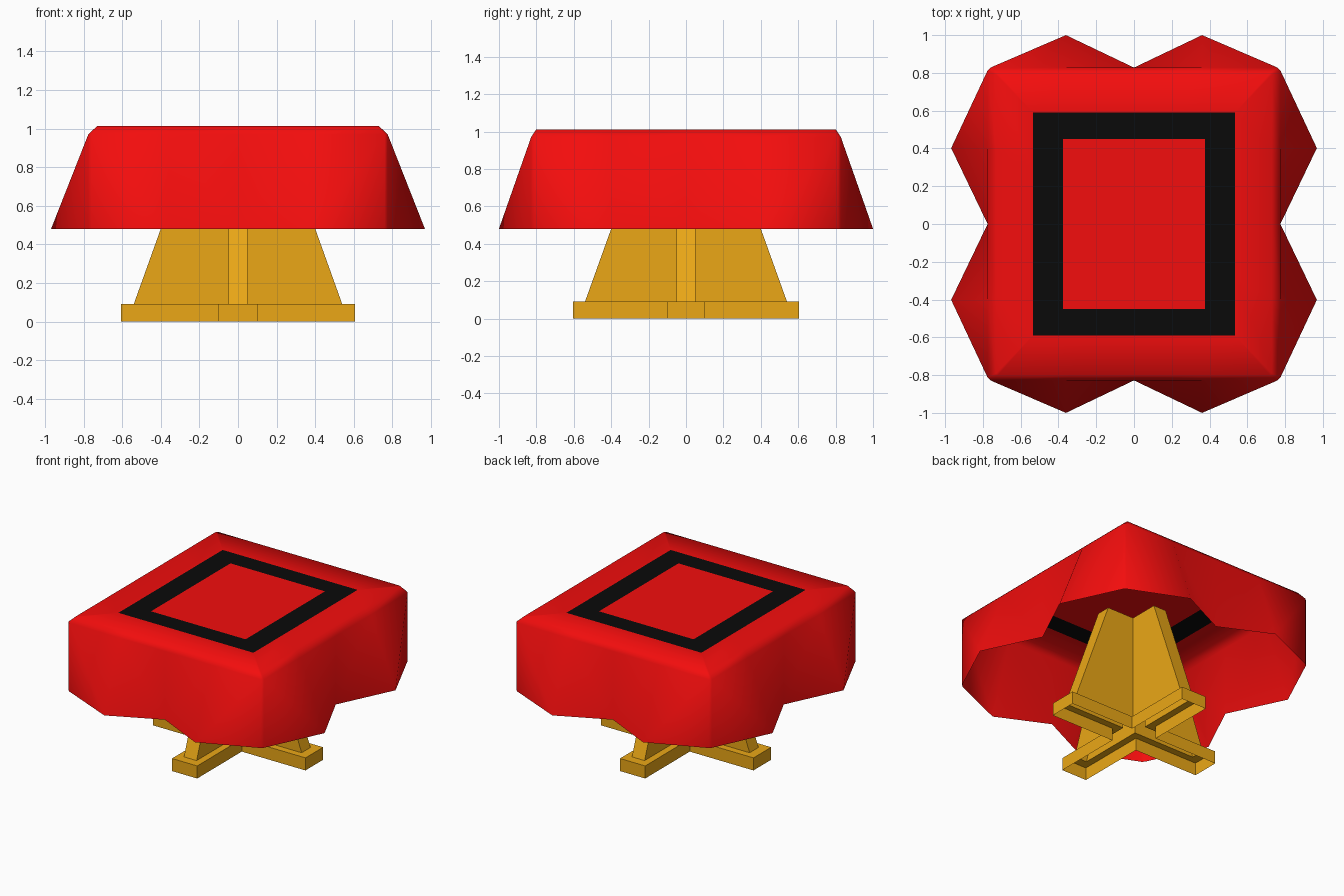
import bpy, bmesh

if "Cube" in bpy.data.objects:
    bpy.data.objects.remove(bpy.data.objects["Cube"])


def material(name, rgb):
    m = bpy.data.materials.new(name)
    m.diffuse_color = (*rgb, 1)
    m.use_nodes = True
    m.node_tree.nodes["Principled BSDF"].inputs["Base Color"].default_value = m.diffuse_color
    return m


def finish(bm, name, mats, smooth=False):
    me = bpy.data.meshes.new(name)
    for f in bm.faces:
        f.smooth = smooth
    bm.to_mesh(me)
    bm.free()
    for m in mats:
        me.materials.append(m)
    ob = bpy.data.objects.new(name, me)
    bpy.context.collection.objects.link(ob)
    return ob


red = material("red_cloth", (0.90, 0.004, 0.004))
black = material("black_trim", (0.003, 0.003, 0.003))
gold = material("gold_wood", (0.83, 0.39, 0.008))


# Closed outline mirrored from one quarter; peaks push the folds outward
def ring(bm, a, b, z, cut=0.0, px=0.0, py=0.0):
    q = [(a, 0), (a + px, b * 0.485), (a, b - cut), (a - cut, b),
         (a * 0.465, b + py), (0, b)]
    half = q + [(-x, y) for x, y in reversed(q[:-1])]
    pts = half + [(x, -y) for x, y in reversed(half[1:-1])]
    return [bm.verts.new((x, y, z)) for x, y in pts]


# Tablecloth: open shell with flared folds and a black border on top
bm = bmesh.new()
rings = [
    ring(bm, 0.775, 0.828, 0.48, 0.015, 0.193, 0.172),
    ring(bm, 0.775, 0.828, 0.97, 0.015),
    ring(bm, 0.73, 0.80, 1.012, 0.01),
    ring(bm, 0.535, 0.59, 1.012),
    ring(bm, 0.375, 0.45, 1.012),
]
rank = [0, 1, 2, 2, 1]          # side middle, fold, corner, corner, fold
for k, (lo, hi) in enumerate(zip(rings, rings[1:])):
    n = len(lo)
    for i in range(n):
        j = (i + 1) % n
        if k:
            f = bm.faces.new((lo[i], lo[j], hi[j], hi[i]))
            f.material_index = 1 if k == 3 else 0
        elif rank[i % 5] <= rank[j % 5]:   # folds crease towards the corners
            bm.faces.new((lo[i], lo[j], hi[j]))
            bm.faces.new((lo[i], hi[j], hi[i]))
        else:
            bm.faces.new((lo[i], lo[j], hi[i]))
            bm.faces.new((lo[j], hi[j], hi[i]))
bm.faces.new(rings[-1])
bmesh.ops.remove_doubles(bm, verts=bm.verts, dist=0.0005)
finish(bm, "tablecloth", [red, black], smooth=True)


# Cross outline with arm half-width w and reach r
def cross(bm, w, r, z):
    arm, pts = [(w, -w), (r, -w), (r, w)], []
    for _ in range(4):
        pts += arm
        arm = [(-y, x) for x, y in arm]
    return [bm.verts.new((x, y, z)) for x, y in pts]


def bridge(bm, lo, hi):
    for i in range(12):
        j = (i + 1) % 12
        bm.faces.new((lo[i], lo[j], hi[j], hi[i]))


# Pedestal: hollow cross foot, narrow ledge, then two crossing tapered boards
bm = bmesh.new()
levels = [cross(bm, 0.1, 0.605, 0), cross(bm, 0.1, 0.605, 0.09),
          cross(bm, 0.05, 0.54, 0.09), cross(bm, 0.05, 0.26, 0.87)]
for lo, hi in zip(levels, levels[1:]):
    bridge(bm, lo, hi)
finish(bm, "cross_pedestal", [gold])
